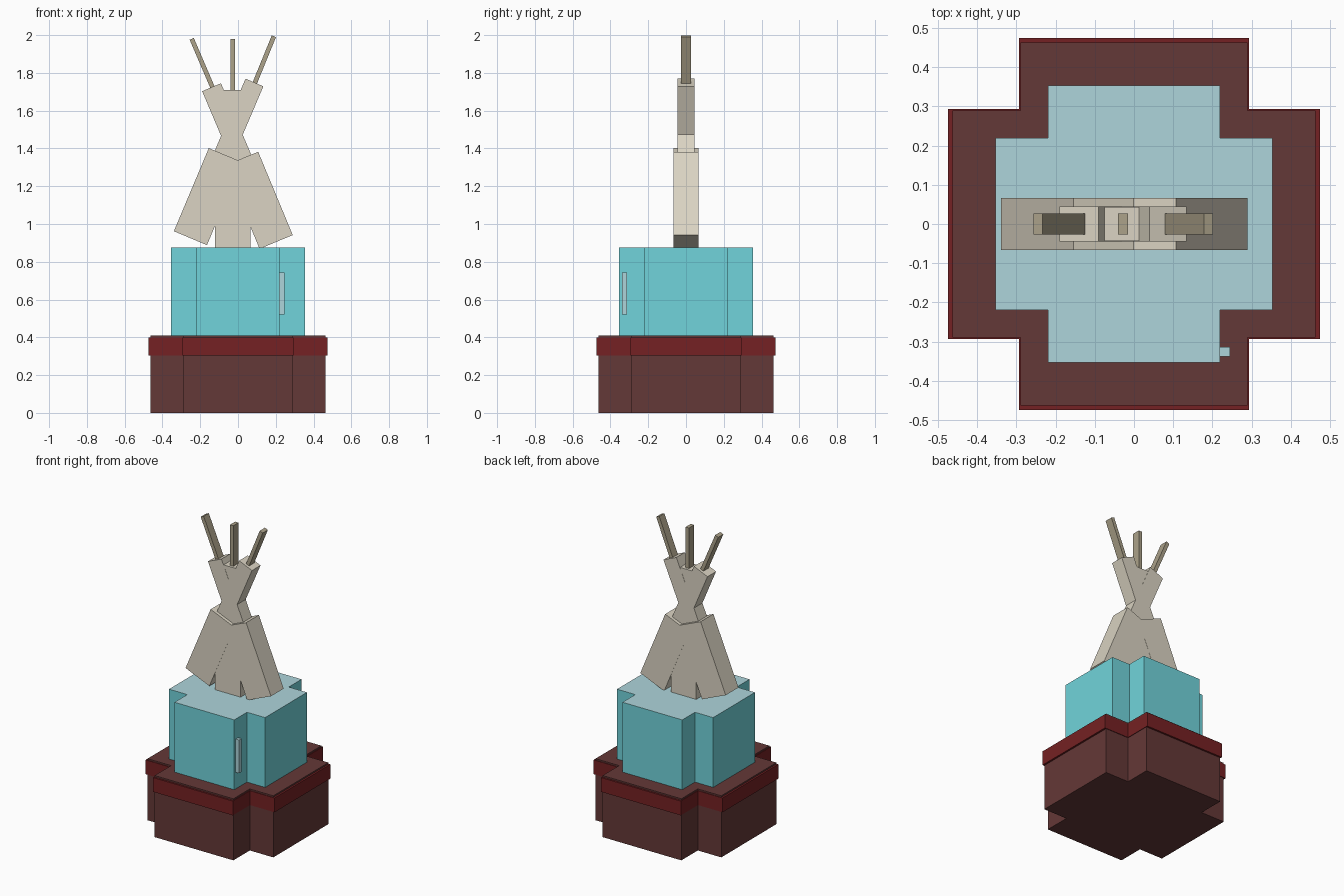
import bpy, bmesh
from mathutils import Vector

cube = bpy.data.objects.get("Cube")
if cube:
    bpy.data.objects.remove(cube, do_unlink=True)


def to_linear(c):
    c /= 255
    return c / 12.92 if c <= 0.04045 else ((c + 0.055) / 1.055) ** 2.4


def material(name, r, g, b):
    m = bpy.data.materials.new(name)
    colour = (to_linear(r), to_linear(g), to_linear(b), 1)
    m.use_nodes = True
    m.diffuse_color = colour
    m.node_tree.nodes["Principled BSDF"].inputs["Base Color"].default_value = colour
    return m


brown = material("dark brown", 100, 56, 55)
red = material("deep red", 117, 33, 35)
teal = material("teal", 113, 212, 219)
pale = material("pale blue", 174, 213, 219)
hide = material("cream hide", 219, 212, 195)
wood = material("taupe wood", 172, 162, 138)


def prism(name, outline, offset, depth, mats):
    """Extrude a flat outline of 3D points by the depth vector."""
    bm = bmesh.new()
    face = bm.faces.new([bm.verts.new(Vector(p) + offset) for p in outline])
    new = bmesh.ops.extrude_face_region(bm, geom=[face])["geom"]
    bmesh.ops.translate(bm, vec=depth, verts=[v for v in new if isinstance(v, bmesh.types.BMVert)])
    bmesh.ops.recalc_face_normals(bm, faces=bm.faces)
    # a second material colours the upward faces
    if len(mats) > 1:
        for f in bm.faces:
            f.material_index = int(f.normal.z > 0.9)
    mesh = bpy.data.meshes.new(name)
    bm.to_mesh(mesh)
    bm.free()
    for m in mats:
        mesh.materials.append(m)
    obj = bpy.data.objects.new(name, mesh)
    bpy.context.collection.objects.link(obj)
    return obj


def cross(name, reach, arm, low, high, *mats):
    """Plus-shaped block."""
    corner = [(reach, -arm), (reach, arm), (arm, arm)]
    pts = []
    for _ in range(4):
        pts += corner
        corner = [(-y, x) for x, y in corner]
    prism(name, [(x, y, 0) for x, y in pts], Vector((0, 0, low)), Vector((0, 0, high - low)), mats)


def board(name, start, end, width, half_depth, mat):
    """Straight board in the front plane, from the start to the end of its centre line."""
    a, b = Vector((start[0], 0, start[1])), Vector((end[0], 0, end[1]))
    side = (b - a).normalized().cross(Vector((0, 1, 0))) * width / 2
    prism(name, [a - side, a + side, b + side, b - side],
          Vector((0, -half_depth, 0)), Vector((0, 2 * half_depth, 0)), [mat])


# Stepped plinth and its band
cross("plinth", 0.463, 0.29, 0, 0.41, brown)
cross("plinth_band", 0.475, 0.294, 0.305, 0.4, red)

# Upper block with a pale top, and the handle at its corner
cross("upper_block", 0.354, 0.22, 0.41, 0.875, teal, pale)
handle = board("handle", (0.232, 0.52), (0.232, 0.742), 0.026, 0.0125, pale)
bpy.data.objects["handle"].location.y = -0.326

# Tent skirt: two leaning panels and a middle filler
board("skirt_right_panel", (-0.252, 0.925), (-0.067, 1.365), 0.19, 0.067, hide)
board("skirt_left_panel", (0.202, 0.905), (0.019, 1.346), 0.19, 0.067, hide)
board("skirt_middle", (-0.028, 0.875), (-0.028, 1.22), 0.187, 0.066, hide)

# Tent collar: two crossing boards and a middle filler
board("collar_right_board", (0.048, 1.28), (-0.14, 1.724), 0.108, 0.045, hide)
board("collar_left_board", (-0.113, 1.28), (0.087, 1.749), 0.103, 0.045, hide)
board("collar_middle", (-0.031, 1.45), (-0.031, 1.71), 0.088, 0.044, hide)

# Poles
board("pole_right", (-0.125, 1.70), (-0.245, 1.98), 0.024, 0.027, wood)
board("pole_middle", (-0.028, 1.68), (-0.028, 1.98), 0.025, 0.027, wood)
board("pole_left", (0.07, 1.70), (0.19, 1.994), 0.024, 0.027, wood)
